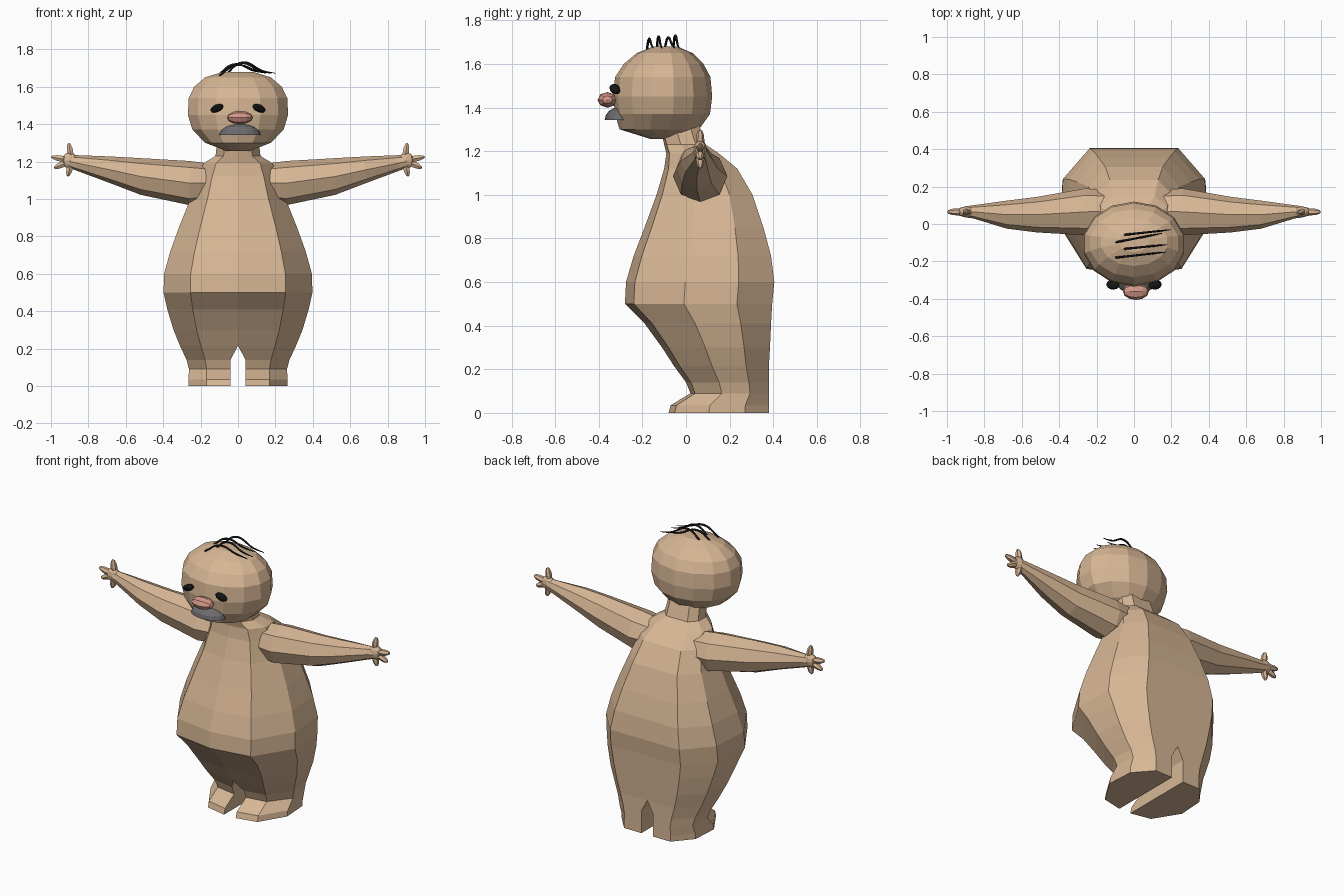
import bpy, bmesh, math
from mathutils import Vector, Matrix

if "Cube" in bpy.data.objects:
    bpy.data.objects.remove(bpy.data.objects["Cube"])


def material(name, rgb):
    m = bpy.data.materials.new(name)
    m.diffuse_color = (*rgb, 1)
    m.use_nodes = True
    m.node_tree.nodes["Principled BSDF"].inputs["Base Color"].default_value = m.diffuse_color
    return m


SKIN = material("tan skin", (0.68, 0.47, 0.30))
PINK = material("nose pink", (0.66, 0.31, 0.25))
GREY = material("moustache grey", (0.15, 0.15, 0.16))
BLACK = material("black", (0.008, 0.008, 0.008))


def finish(bm, name, mat, mirror=False):
    bmesh.ops.recalc_face_normals(bm, faces=bm.faces)
    me = bpy.data.meshes.new(name)
    bm.to_mesh(me)
    bm.free()
    me.materials.append(mat)
    ob = bpy.data.objects.new(name, me)
    bpy.context.collection.objects.link(ob)
    if mirror:
        mod = ob.modifiers.new("mirror", 'MIRROR')
        mod.merge_threshold = 0.0005
    return ob


def loft(bm, rings):
    loops = [[bm.verts.new(p) for p in r] for r in rings]
    n = len(loops[0])
    for a, b in zip(loops, loops[1:]):
        for i in range(n):
            j = (i + 1) % n
            bm.faces.new((a[i], a[j], b[j], b[i]))
    bm.faces.new(loops[0])
    bm.faces.new(loops[-1])


def ellipsoid(bm, center, radii, axis=(0, 0, 1), seg=8, rows=6):
    rot = Vector((0, 0, 1)).rotation_difference(Vector(axis)).to_matrix().to_4x4()
    m = Matrix.Translation(center) @ rot @ Matrix.Diagonal((*radii, 1))
    return bmesh.ops.create_uvsphere(bm, u_segments=seg, v_segments=rows, radius=1, matrix=m)['verts']


# Body with legs and neck: half cross-sections (z, front, back, half width, inner x), mirrored
body = [(0, -.08, .38, .265, .04), (.035, -.07, .38, .265, .04), (.09, .02, .38, .262, .04),
        (.14, .0, .38, .275, .04), (.215, -.055, .38, .31, 0), (.3, -.11, .385, .345, 0),
        (.41, -.19, .39, .378, 0), (.5, -.28, .395, .398, 0), (.6, -.275, .405, .395, 0),
        (.72, -.24, .39, .362, 0), (.85, -.19, .355, .315, 0), (1.0, -.135, .305, .255, 0),
        (1.12, -.10, .235, .215, 0), (1.19, -.09, .15, .185, 0), (1.23, -.10, .09, .12, 0),
        (1.32, -.12, .06, .11, 0)]
bm = bmesh.new()
rings = []
for z, f, b, w, i in body:
    d = b - f
    rings.append([(i, f, z), (.64 * w, f + .06 * d, z), (w, f + .40 * d, z),
                  (.96 * w, f + .76 * d, z), (.6 * w, b, z), (i, b, z)])
loft(bm, rings)
seam = [f for f in bm.faces if all(abs(v.co.x) < 1e-5 for v in f.verts)]
bmesh.ops.delete(bm, geom=seam, context='FACES')
finish(bm, "body", SKIN, True)

# Arms: sections (x, y, z, y radius, z radius), mirrored
arm = [(.12, .07, 1.085, .11, .10), (.26, .065, 1.085, .125, .118), (.52, .05, 1.12, .095, .098),
       (.68, .05, 1.155, .075, .072), (.86, .065, 1.192, .035, .042), (.90, .065, 1.2, .03, .035)]
bm = bmesh.new()
loft(bm, [[(x, y + ry * math.cos(k * math.tau / 8), z + rz * math.sin(k * math.tau / 8))
           for k in range(8)] for x, y, z, ry, rz in arm])
finish(bm, "arms", SKIN, True)

# Hands: palm and four spread fingers, mirrored
bm = bmesh.new()
ellipsoid(bm, (.90, .065, 1.205), (.045, .03, .042))
for tx, tz in ((.905, 1.30), (1.0, 1.225), (.985, 1.165), (.91, 1.12)):
    base, tip = Vector((.89, .065, 1.205)), Vector((tx, .065, tz))
    ellipsoid(bm, (base + tip) / 2, (.019, .019, (tip - base).length / 2), tip - base, 6, 6)
finish(bm, "hands", SKIN, True)

# Head: stacked rings (z, front, back, half width)
head = [(1.255, -.16, -.02, .06), (1.30, -.305, .06, .18), (1.37, -.325, .11, .25),
        (1.45, -.335, .12, .275), (1.54, -.325, .112, .27), (1.60, -.285, .08, .24),
        (1.65, -.225, .03, .18), (1.68, -.15, -.04, .08)]
bm = bmesh.new()
loft(bm, [[(w * math.sin(k * math.tau / 14), (f + b) / 2 - (b - f) / 2 * math.cos(k * math.tau / 14), z)
           for k in range(14)] for z, f, b, w in head])
finish(bm, "head", SKIN)

# Eyes: slanted ovals, mirrored
bm = bmesh.new()
ellipsoid(bm, (.113, -.325, 1.485), (.02, .026, .037), (.9, .15, -.4), 12, 8)
finish(bm, "eyes", BLACK, True)

# Nose
bm = bmesh.new()
ellipsoid(bm, (.01, -.36, 1.435), (.036, .046, .07), (1, 0, 0), 8, 6)
finish(bm, "nose", PINK)

# Moustache: domed wedge with a flat underside
bm = bmesh.new()
ellipsoid(bm, (.01, -.305, 1.342), (.11, .068, .06), seg=16, rows=8)
bmesh.ops.bisect_plane(bm, geom=bm.verts[:] + bm.edges[:] + bm.faces[:], plane_co=(0, 0, 1.342),
                       plane_no=(0, 0, -1), clear_outer=True)
bmesh.ops.holes_fill(bm, edges=[e for e in bm.edges if e.is_boundary])
finish(bm, "moustache", GREY)

# Hair: four thin arched strands across the crown (start x, start y, end x, end y, peak z)
for x0, y0, x1, y1, top in ((-.10, -.18, .17, -.15, 1.715), (-.07, -.135, .18, -.11, 1.725),
                            (-.11, -.10, .15, -.05, 1.72), (-.07, -.06, .20, -.03, 1.73)):
    cu = bpy.data.curves.new("hair_strand", 'CURVE')
    cu.dimensions = '3D'
    cu.bevel_depth = .006
    cu.bevel_resolution = 1
    cu.use_fill_caps = True
    sp = cu.splines.new('BEZIER')
    shape = ((0, 1.66, .9), (.35, top, 1), (.75, 1.685, .8), (1, 1.672, .3))
    sp.bezier_points.add(len(shape) - 1)
    for p, (t, z, r) in zip(sp.bezier_points, shape):
        p.co = (x0 + (x1 - x0) * t, y0 + (y1 - y0) * t, z)
        p.radius = r
        p.handle_left_type = p.handle_right_type = 'AUTO'
    cu.materials.append(BLACK)
    bpy.context.collection.objects.link(bpy.data.objects.new("hair_strand", cu))
